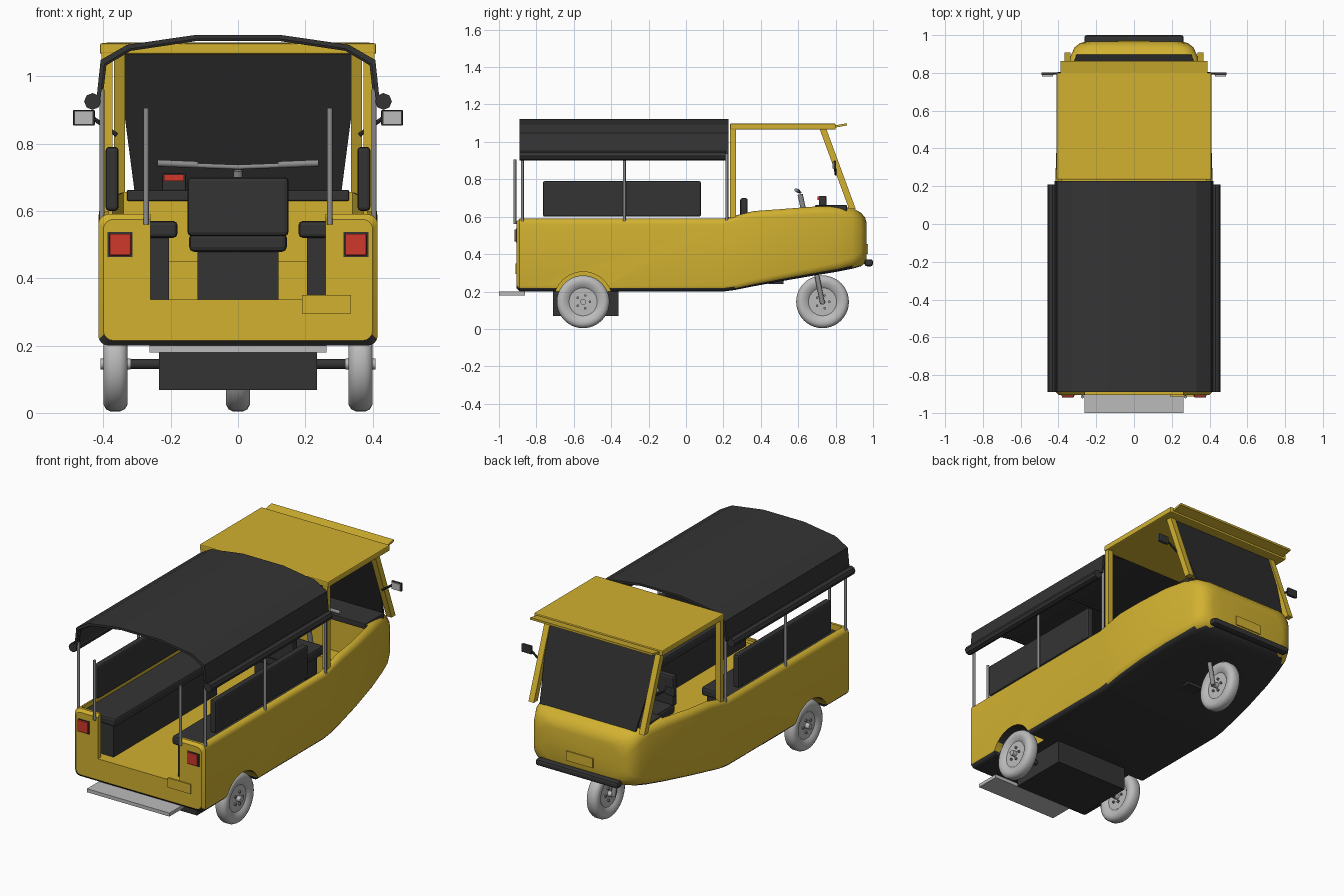
import bpy, bmesh
from math import sin, cos, pi, radians
from mathutils import Vector

cube = bpy.data.objects.get("Cube")
if cube:
    bpy.data.objects.remove(cube)


def material(name, rgb):
    m = bpy.data.materials.new(name)
    m.use_nodes = True
    m.diffuse_color = (*rgb, 1)
    for n in m.node_tree.nodes:
        if n.type == 'BSDF_PRINCIPLED':
            n.inputs["Base Color"].default_value = (*rgb, 1)
            n.inputs["Roughness"].default_value = 0.6
    return m


YELLOW = material("yellow paint", (0.64, 0.44, 0.03))
BLACK = material("black vinyl", (0.034, 0.034, 0.034))
GLASS = material("dark glass", (0.026, 0.026, 0.026))
GREY = material("light grey", (0.5, 0.5, 0.5))
STEEL = material("steel", (0.27, 0.27, 0.27))
RED = material("red lens", (0.62, 0.04, 0.025))


def finish(name, bm, mat, smooth=False):
    bmesh.ops.recalc_face_normals(bm, faces=bm.faces)
    me = bpy.data.meshes.new(name)
    bm.to_mesh(me)
    bm.free()
    me.materials.append(mat)
    ob = bpy.data.objects.new(name, me)
    bpy.context.collection.objects.link(ob)
    if smooth:
        smooth_shade(ob)
    return ob


def smooth_shade(ob):
    bpy.ops.object.select_all(action='DESELECT')
    ob.select_set(True)
    bpy.context.view_layer.objects.active = ob
    bpy.ops.object.shade_smooth_by_angle(angle=radians(35))


def box(name, xs, ys, zs, mat, bevel=0.0):
    """Box from its extents along each axis."""
    bm = bmesh.new()
    bmesh.ops.create_cube(bm, size=1)
    for v in bm.verts:
        v.co = Vector([(r[0] + r[1]) / 2 + c * (r[1] - r[0]) for c, r in zip(v.co, (xs, ys, zs))])
    if bevel:
        bmesh.ops.bevel(bm, geom=bm.edges[:], offset=bevel, segments=2, affect='EDGES', profile=0.5)
    return finish(name, bm, mat)


def loft(name, rings, mat, smooth=False):
    """Skin a list of closed rings and cap both ends."""
    bm = bmesh.new()
    rows = [[bm.verts.new(p) for p in ring] for ring in rings]
    n = len(rows[0])
    for a, b in zip(rows, rows[1:]):
        for i in range(n):
            bm.faces.new((a[i], a[(i + 1) % n], b[(i + 1) % n], b[i]))
    bm.faces.new(rows[0])
    bm.faces.new(rows[-1])
    return finish(name, bm, mat, smooth)


def rod(name, a, b, r, mat, sides=12):
    a, b = Vector(a), Vector(b)
    q = (b - a).to_track_quat('Z', 'Y')
    circle = [q @ Vector((r * cos(2 * pi * i / sides), r * sin(2 * pi * i / sides), 0)) for i in range(sides)]
    return loft(name, [[p + c for c in circle] for p in (a, b)], mat, sides > 4)


def beam(name, a, b, sx, sy, mat):
    """Slanted rectangular post with level ends."""
    corners = ((-sx, -sy), (sx, -sy), (sx, sy), (-sx, sy))
    return loft(name, [[(p[0] + u, p[1] + v, p[2]) for u, v in corners] for p in (a, b)], mat)


def round_rect(y, w, zb, zt, r, n=5):
    ring = []
    for k, (cx, cz) in enumerate(((w - r, zt - r), (r - w, zt - r), (r - w, zb + r), (w - r, zb + r))):
        for i in range(n):
            t = (k + i / (n - 1)) * pi / 2
            ring.append((cx + r * cos(t), y, cz + r * sin(t)))
    return ring


def cut(ob, cutter):
    cutter.hide_render = True
    mod = ob.modifiers.new("cut", 'BOOLEAN')
    mod.object, mod.solver = cutter, 'EXACT'
    bpy.context.view_layer.update()
    me = bpy.data.meshes.new_from_object(ob.evaluated_get(bpy.context.evaluated_depsgraph_get()))
    ob.modifiers.clear()
    ob.data = me
    bpy.data.objects.remove(cutter)


# Body tub: y, half width, bottom, top, corner radius
stations = ((-0.905, 0.40, 0.215, 0.575, 0.03), (-0.89, 0.415, 0.2, 0.59, 0.03),
            (0.2, 0.415, 0.2, 0.59, 0.03), (0.26, 0.415, 0.208, 0.605, 0.03),
            (0.36, 0.413, 0.228, 0.63, 0.035), (0.52, 0.4, 0.257, 0.643, 0.04),
            (0.7, 0.375, 0.288, 0.657, 0.045), (0.82, 0.35, 0.308, 0.657, 0.05),
            (0.89, 0.335, 0.322, 0.645, 0.06), (0.935, 0.315, 0.335, 0.622, 0.07),
            (0.958, 0.285, 0.352, 0.595, 0.08), (0.966, 0.25, 0.375, 0.565, 0.08))
body = loft("body", [round_rect(*s) for s in stations], YELLOW)
cavity = [(-0.875, 0.385), (0.25, 0.385), (0.5, 0.37), (0.7, 0.34)]
cut(body, loft("cavity_cutter", [[(-w, y, 0.335), (w, y, 0.335), (w, y, 0.9), (-w, y, 0.9)]
                                 for y, w in cavity], YELLOW))
cut(body, box("door_cutter", (-0.26, 0.26), (-1, -0.86), (0.337, 1), YELLOW))
for s in (-1, 1):
    cut(body, rod("arch_cutter", (s * 0.3, -0.55, 0.148), (s * 0.5, -0.55, 0.148), 0.157, YELLOW, 40))
body.data.materials.clear()
for m in (YELLOW, BLACK):
    body.data.materials.append(m)
for f in body.data.polygons:
    skirt = f.center.z < 0.222 and f.center.y < 0.3
    f.material_index = int(skirt or f.normal.z < -0.75)
smooth_shade(body)
box("footwell", (-0.33, 0.33), (0.6, 0.71), (0.33, 0.45), YELLOW)
box("dash_shelf", (-0.33, 0.33), (0.69, 0.86), (0.63, 0.662), BLACK, 0.004)

# Underside box, rear step, bumper, number plates
box("motor_box", (-0.235, 0.235), (-0.71, -0.36), (0.068, 0.205), BLACK)
box("under_bracket", (-0.05, 0.05), (0.44, 0.52), (0.24, 0.27), BLACK)
box("rear_step", (-0.263, 0.263), (-1.0, -0.86), (0.18, 0.2), GREY)
box("front_bumper", (-0.263, 0.263), (0.955, 1.0), (0.335, 0.372), BLACK, 0.012)
box("rear_plate", (0.19, 0.335), (-0.912, -0.9), (0.295, 0.35), YELLOW)
box("front_plate", (-0.085, 0.085), (0.96, 0.972), (0.4, 0.455), YELLOW)

# Wheels: offset across the axle and radius
wheel_profile = [(-0.02, 0.03), (-0.02, 0.075), (-0.03, 0.088), (-0.035, 0.105), (-0.036, 0.12),
                 (-0.028, 0.134), (-0.014, 0.141)]
wheel_profile += [(-x, r) for x, r in reversed(wheel_profile)]


def wheel(name, cx, cy):
    rings = [[(cx + x, cy + r * cos(i * pi / 20), 0.145 + r * sin(i * pi / 20)) for i in range(40)]
             for x, r in wheel_profile]
    loft(name, rings, GREY, True)
    rod(name + "_hub", (cx - 0.045, cy, 0.145), (cx + 0.045, cy, 0.145), 0.016, GREY)
    for k in range(5):
        a = 2 * pi * k / 5
        y, z = cy + 0.036 * cos(a), 0.145 + 0.036 * sin(a)
        rod(name + "_bolt", (cx - 0.03, y, z), (cx + 0.03, y, z), 0.007, STEEL, 6)


wheel("front_wheel", 0, 0.73)
for s in (-1, 1):
    wheel("rear_wheel", s * 0.364, -0.55)
    rod("front_fork", (s * 0.048, 0.73, 0.135), (s * 0.048, 0.695, 0.31), 0.013, STEEL)
rod("rear_axle", (-0.35, -0.55, 0.145), (0.35, -0.55, 0.145), 0.015, BLACK)

# Driver seat, steering and meter
box("driver_seat_base", (-0.12, 0.12), (0.32, 0.55), (0.335, 0.49), BLACK)
box("driver_cushion", (-0.145, 0.145), (0.3, 0.58), (0.478, 0.535), BLACK, 0.015)
box("driver_backrest", (-0.15, 0.15), (0.29, 0.33), (0.525, 0.7), BLACK, 0.012)
rod("steering_column", (0, 0.68, 0.4), (0, 0.61, 0.72), 0.014, STEEL)
for s in (-1, 1):
    rod("handlebar", (0, 0.61, 0.73), (s * 0.13, 0.6, 0.735), 0.007, STEEL)
    rod("handle_grip", (s * 0.12, 0.6, 0.737), (s * 0.24, 0.59, 0.742), 0.01, STEEL)
box("meter", (-0.225, -0.155), (0.71, 0.75), (0.66, 0.712), BLACK, 0.004)
box("meter_display", (-0.22, -0.16), (0.704, 0.711), (0.688, 0.708), RED)

# Cab roof and windscreen
box("cab_roof", (-0.41, 0.41), (0.235, 0.8), (1.065, 1.098), YELLOW, 0.006)
visor = ((0.76, 1.07), (0.862, 1.088), (0.862, 1.1), (0.76, 1.082))
loft("cab_visor", [[(x, y, z) for y, z in visor] for x in (-0.39, 0.39)], YELLOW)
screen = ((0.335, 0.732, 1.065), (0.335, 0.8, 0.87), (0.305, 0.885, 0.64))
outline = [(x, y, z) for x, y, z in screen] + [(-x, y, z) for x, y, z in reversed(screen)]
loft("windscreen", [outline, [(x, y + 0.012, z) for x, y, z in outline]], GLASS)

# Parts mirrored on both sides
for s in (-1, 1):
    def sx(a, b):
        return tuple(sorted((s * a, s * b)))

    beam("windscreen_pillar", (s * 0.352, 0.89, 0.64), (s * 0.352, 0.732, 1.07), 0.017, 0.018, YELLOW)
    box("cab_pillar", sx(0.373, 0.405), (0.236, 0.266), (0.58, 1.07), YELLOW)
    box("mirror", sx(0.425, 0.49), (0.788, 0.802), (0.853, 0.9), BLACK, 0.004)
    box("mirror_glass", sx(0.43, 0.486), (0.782, 0.789), (0.857, 0.896), GREY)
    rod("mirror_arm", (s * 0.36, 0.8, 0.825), (s * 0.43, 0.796, 0.875), 0.006, BLACK, 8)
    # Passenger benches
    box("bench_base", sx(0.205, 0.384), (-0.84, 0.1), (0.336, 0.53), BLACK)
    box("bench_cushion", sx(0.18, 0.386), (-0.86, 0.12), (0.52, 0.57), BLACK, 0.012)
    box("bench_backrest", sx(0.355, 0.393), (-0.765, 0.08), (0.6, 0.79), BLACK, 0.01)
    # Canopy posts and grab rails
    for y in (-0.875, -0.33, 0.218):
        rod("canopy_post", (s * 0.404, y, 0.57), (s * 0.404, y, 0.96), 0.008, STEEL)
    rod("grab_rail", (s * 0.273, -0.915, 0.56), (s * 0.273, -0.915, 0.905), 0.008, STEEL)
    for z in (0.57, 0.8):
        if z < 0.7:
            rod("rail_bracket", (s * 0.273, -0.915, z), (s * 0.273, -0.88, z), 0.006, STEEL, 8)
    rod("rolled_curtain", (s * 0.432, -0.89, 0.925), (s * 0.432, 0.21, 0.925), 0.025, BLACK, 8)
    box("tail_light_frame", sx(0.313, 0.387), (-0.908, -0.9), (0.463, 0.537), BLACK)
    box("tail_light", sx(0.318, 0.382), (-0.918, -0.9), (0.468, 0.532), RED, 0.004)

# Canopy sheet
half = ((0.13, 1.122), (0.33, 1.093), (0.408, 1.048), (0.42, 0.935))
outer = [(-x, z) for x, z in reversed(half)] + list(half)
inner = [(x * 0.972, z - (0.012 if z > 1 else 0)) for x, z in reversed(outer)]
loft("canopy", [[(x, y, z) for x, z in outer + inner] for y in (-0.89, 0.228)], BLACK)
for y in (-0.875, -0.33, 0.21):
    for (xa, za), (xb, zb) in zip(inner, inner[1:]):
        rod("canopy_hoop", (xa, y, za), (xb, y, zb), 0.007, BLACK, 6)
